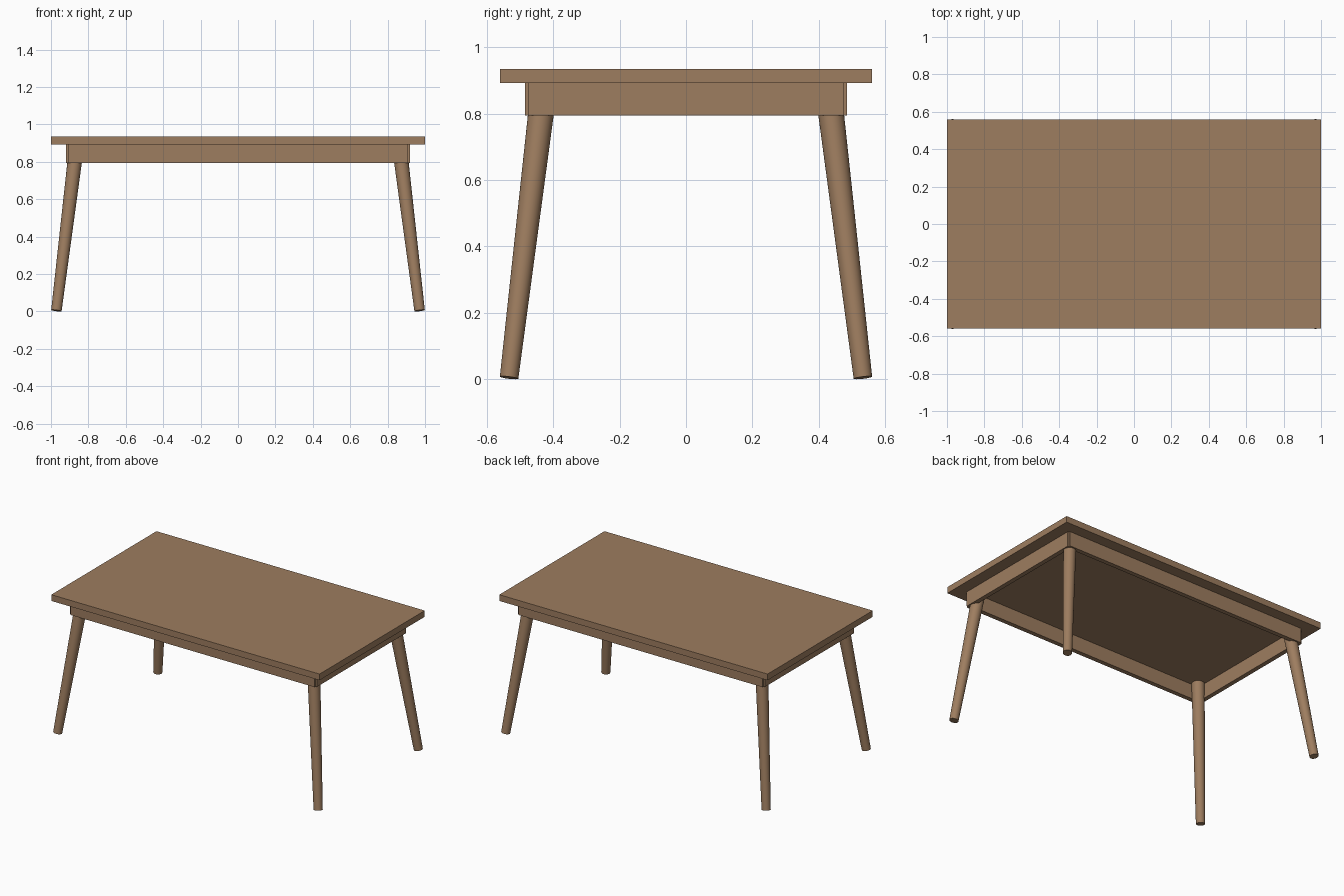
import bpy
from mathutils import Vector

if "Cube" in bpy.data.objects:
    bpy.data.objects.remove(bpy.data.objects["Cube"])

wood = bpy.data.materials.new("brown wood")
wood.diffuse_color = (0.34, 0.205, 0.115, 1)
wood.use_nodes = True
wood.node_tree.nodes["Principled BSDF"].inputs["Base Color"].default_value = wood.diffuse_color


def box(name, center, size):
    bpy.ops.mesh.primitive_cube_add(size=1, location=center)
    ob = bpy.context.object
    ob.name = name
    ob.scale = size
    bpy.ops.object.transform_apply(location=False, rotation=False, scale=True)
    ob.data.materials.append(wood)
    return ob


def tapered_leg(name, foot, head, r_foot, r_head):
    foot, head = Vector(foot), Vector(head)
    axis = head - foot
    bpy.ops.mesh.primitive_cone_add(vertices=32, radius1=r_foot, radius2=r_head,
                                    depth=axis.length, location=(foot + head) / 2)
    ob = bpy.context.object
    ob.name = name
    ob.rotation_euler = axis.to_track_quat('Z', 'Y').to_euler()
    ob.data.materials.append(wood)
    bpy.ops.object.shade_smooth_by_angle()
    return ob


# Table top
box("table_top", (0, 0, 0.914), (2.0, 1.12, 0.042))

# Apron boards, each pair slightly shorter than the frame so corners are notched
T = 0.03
Z, H = 0.844, 0.1
for s, side in ((-1, "front"), (1, "back")):
    box(side + "_apron", (0, s * (0.485 - T / 2), Z), (1.82, T, H))
for s, side in ((-1, "left"), (1, "right")):
    box(side + "_apron", (s * (0.92 - T / 2), 0, Z), (T, 0.948, H))

# Splayed, tapered legs
for sx, lr in ((-1, "left"), (1, "right")):
    for sy, fb in ((-1, "front"), (1, "back")):
        tapered_leg(f"{fb}_{lr}_leg",
                    (sx * 0.971, sy * 0.533, 0.0045),
                    (sx * 0.861, sy * 0.425, 0.9),
                    0.028, 0.04)
